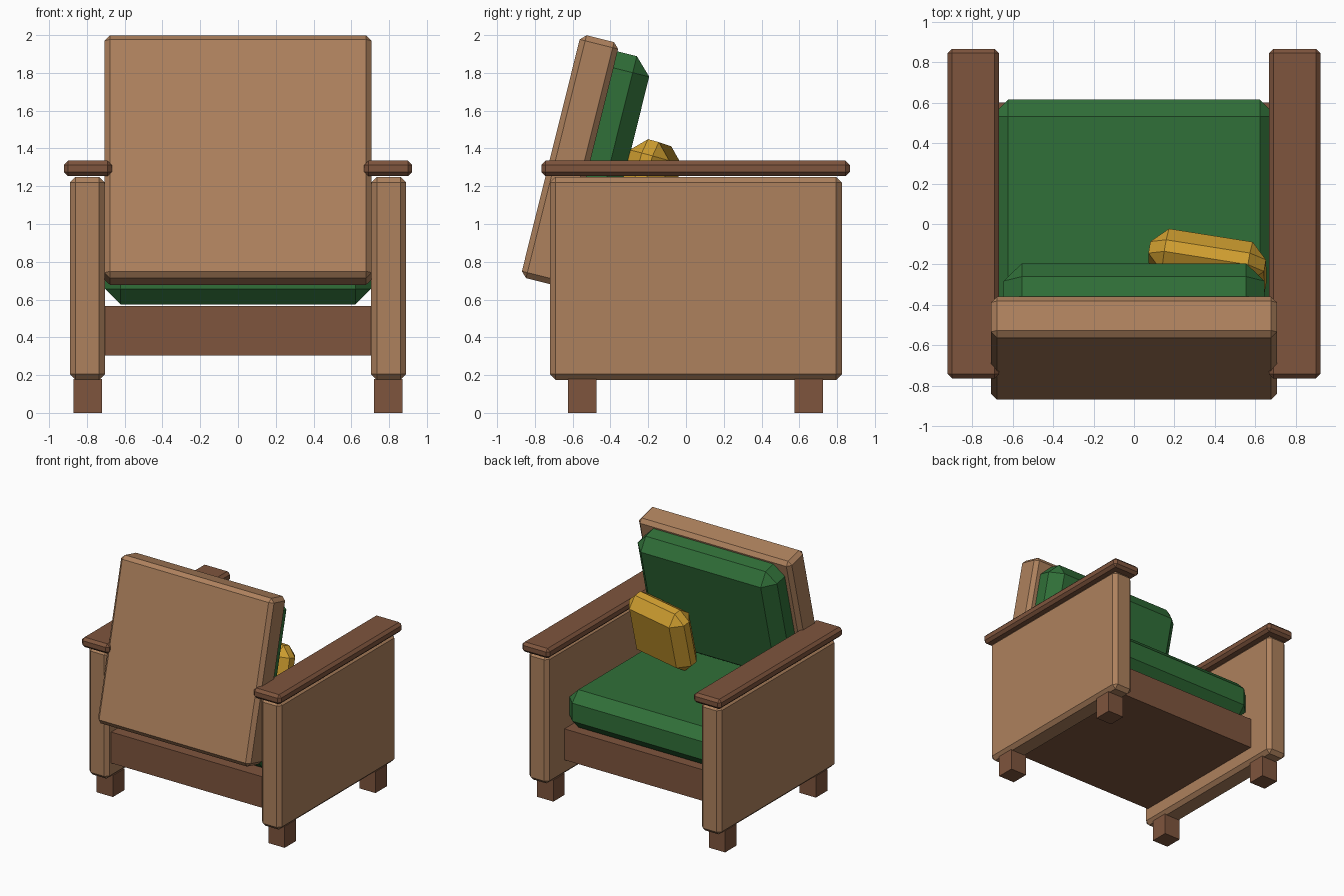
import bpy, bmesh
from math import radians

if "Cube" in bpy.data.objects:
    bpy.data.objects.remove(bpy.data.objects["Cube"])


def material(name, rgb):
    m = bpy.data.materials.new(name)
    m.diffuse_color = (*rgb, 1)
    m.use_nodes = True
    m.node_tree.nodes["Principled BSDF"].inputs["Base Color"].default_value = m.diffuse_color
    return m


TAN = material("light_wood", (0.42, 0.22, 0.11))
BROWN = material("dark_wood", (0.21, 0.09, 0.047))
GREEN = material("green_fabric", (0.03, 0.16, 0.04))
YELLOW = material("yellow_fabric", (0.64, 0.35, 0.03))


def box(name, center, size, mat, bevel=0, rot=(0, 0, 0)):
    """Flat-shaded box with an optional single-segment chamfer."""
    bm = bmesh.new()
    bmesh.ops.create_cube(bm, size=1)
    bmesh.ops.scale(bm, vec=size, verts=bm.verts)
    mesh = bpy.data.meshes.new(name)
    bm.to_mesh(mesh)
    bm.free()
    mesh.materials.append(mat)
    ob = bpy.data.objects.new(name, mesh)
    ob.location = center
    ob.rotation_euler = [radians(a) for a in rot]
    bpy.context.collection.objects.link(ob)
    if bevel:
        mod = ob.modifiers.new("chamfer", 'BEVEL')
        mod.width = bevel
        mod.segments = 1
        mod.limit_method = 'NONE'
    return ob


def span(name, x, y, z, mat, bevel=0):
    """Upright box given by its extents."""
    pairs = (x, y, z)
    return box(name, [(a + b) / 2 for a, b in pairs],
               [abs(b - a) for a, b in pairs], mat, bevel)


# Side panels, armrests and legs, mirrored left and right
for side, s in (("left", -1), ("right", 1)):
    span(f"{side}_side_panel", (s * 0.705, s * 0.89), (-0.72, 0.825), (0.175, 1.25), TAN, 0.03)
    span(f"{side}_armrest", (s * 0.668, s * 0.922), (-0.765, 0.867), (1.253, 1.335), BROWN, 0.022)
    for end, y in (("front", -0.55), ("back", 0.65)):
        span(f"{side}_{end}_leg", (s * 0.72, s * 0.87), (y - 0.075, y + 0.075), (0, 0.18), BROWN)

# Seat base and cushion
span("seat_base", (-0.705, 0.705), (-0.67, 0.6), (0.305, 0.565), BROWN)
span("seat_cushion", (-0.705, 0.705), (-0.635, 0.615), (0.575, 0.89), GREEN, 0.082)

# Tilted backrest and its cushion
box("backrest", (0, -0.614, 1.338), (1.415, 0.21, 1.325), TAN, 0.03, (-14, 0, 0))
box("back_cushion", (0, -0.437, 1.407), (1.29, 0.29, 1.02), GREEN, 0.09, (-14, 0, 0))

# Loose pillow leaning in the corner
box("pillow", (0.364, -0.212, 1.165), (0.58, 0.22, 0.55), YELLOW, 0.08, (-15, -3, -9))
